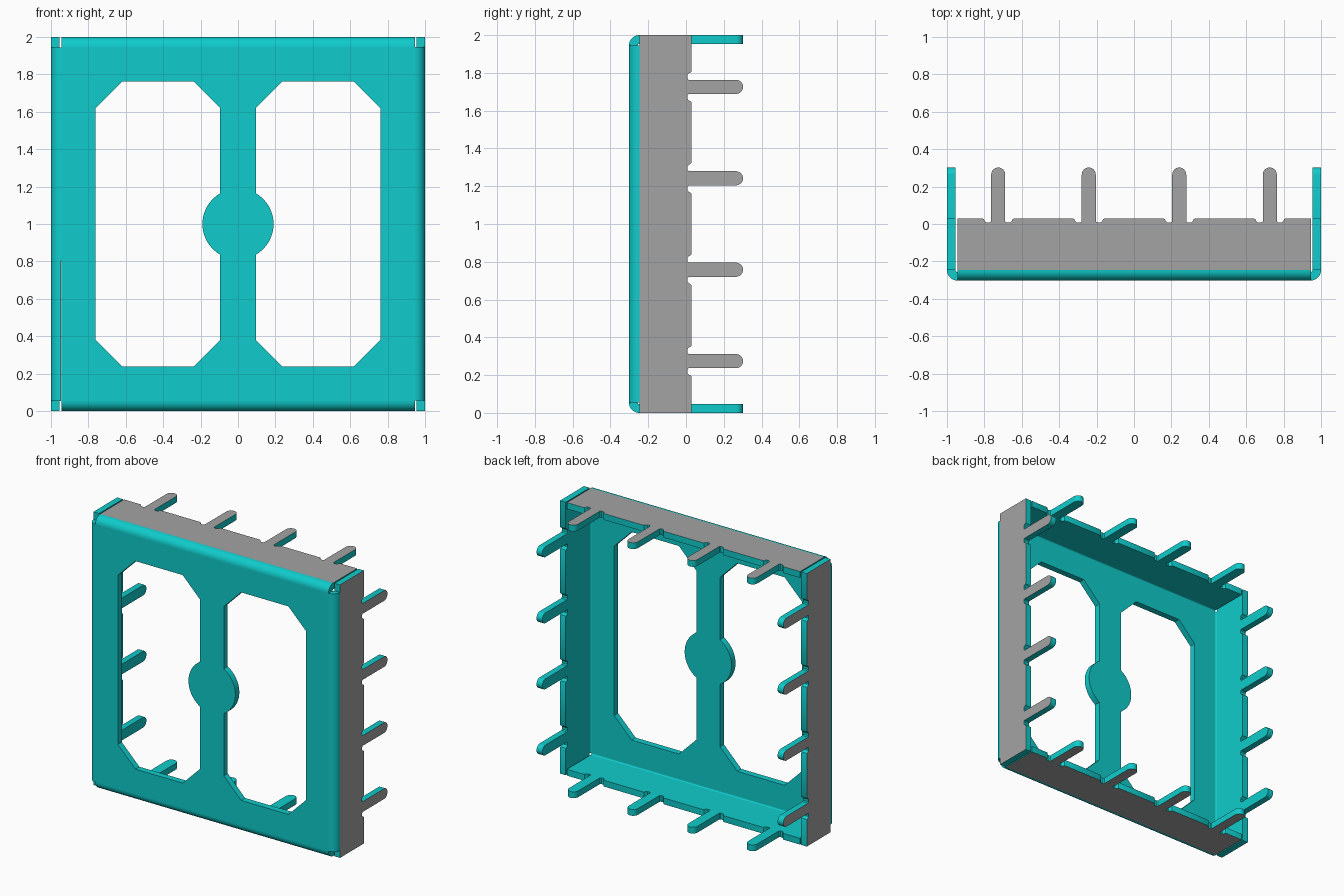
import bpy, bmesh, math
from mathutils import Vector, Matrix

cube = bpy.data.objects.get("Cube")
if cube:
    bpy.data.objects.remove(cube, do_unlink=True)


def material(name, rgb):
    m = bpy.data.materials.new(name)
    m.use_nodes = True
    col = (*rgb, 1.0)
    m.diffuse_color = col
    m.node_tree.nodes["Principled BSDF"].inputs["Base Color"].default_value = col
    return m


TEAL = material("teal", (0.005, 0.60, 0.60))
GREY = material("grey", (0.37, 0.37, 0.37))

HALF = 1.0         # half of the outer width and height
DEPTH = 0.302      # half of the depth
THICK = 0.046      # sheet thickness
R = 0.055          # outer bend radius
FLAT = HALF - R    # half size of the flat front
RIM = 0.03         # rear edge of the walls
CENTRE = Vector((0, 0, 1))


def sheet(name, loops, place, a, b, outward=None):
    """Fill outlines (first outer, then holes) and extrude them from a to b."""
    bm = bmesh.new()
    step = place(0, 0, b) - place(0, 0, a)
    edges = []
    for loop in loops:
        vs = [bm.verts.new(place(p, q, a)) for p, q in loop]
        if len(loops) == 1:
            bm.faces.new(vs)
        else:
            edges += [bm.edges.new((vs[i - 1], vs[i])) for i in range(len(vs))]
    if edges:
        bmesh.ops.triangle_fill(bm, edges=edges, use_beauty=True,
                                normal=step.normalized())
    ext = bmesh.ops.extrude_face_region(bm, geom=bm.faces[:], use_keep_orig=True)
    bmesh.ops.translate(bm, vec=step, verts=[
        g for g in ext["geom"] if isinstance(g, bmesh.types.BMVert)])
    bmesh.ops.recalc_face_normals(bm, faces=bm.faces[:])
    bm.normal_update()
    for f in bm.faces:
        f.smooth = True
        # grey paint only on the outside of the walls
        if outward is not None and f.normal.dot(outward) > 0.9 \
                and (f.calc_center_median() - CENTRE).dot(outward) > HALF - 0.001:
            f.material_index = 1
    me = bpy.data.meshes.new(name)
    bm.to_mesh(me)
    bm.free()
    me.materials.append(TEAL)
    me.materials.append(GREY)
    me.set_sharp_from_angle(angle=math.radians(30))
    ob = bpy.data.objects.new(name, me)
    bpy.context.collection.objects.link(ob)
    return ob


def arc(cx, cy, r, a0, a1, n):
    return [(cx + r * math.cos(math.radians(a0 + (a1 - a0) * i / n)),
             cy + r * math.sin(math.radians(a0 + (a1 - a0) * i / n)))
            for i in range(n + 1)]


# Front plate: two chamfered windows, leaving a bar with a central disc
BAR, DISC = 0.096, 0.19
reach = math.degrees(math.acos(BAR / DISC))
window = [(BAR, -0.62), (0.237, -0.762), (0.62, -0.762), (0.762, -0.62),
          (0.762, 0.62), (0.62, 0.762), (0.237, 0.762), (BAR, 0.62)]
window += arc(0, 0, DISC, reach, -reach, 20)
square = [(-FLAT, -FLAT), (FLAT, -FLAT), (FLAT, FLAT), (-FLAT, FLAT)]
sheet("front_plate", [square, window, [(-x, z) for x, z in window]],
      lambda p, q, w: Vector((p, w, 1 + q)), -DEPTH, -DEPTH + THICK)

# Rear edge of a wall: rounded tabs with a small relief notch on each side
TAB = 0.0375
notch = [(0.085, RIM), (0.078, 0.027), (0.071, 0.014), (0.063, 0.008),
         (0.045, 0.008), (TAB, 0.014)]


def wall_outline(half):
    pts = [(half, -DEPTH + R), (half, RIM)]
    for c in (0.726, 0.242, -0.242, -0.726):
        pts += [(c + x, y) for x, y in notch]
        pts += arc(c, DEPTH - TAB, TAB, 0, 180, 12)
        pts += [(c - x, y) for x, y in reversed(notch)]
    return pts + [(-half, RIM), (-half, -DEPTH + R)]


# Four walls, each joined to the front plate by a rounded bend
bend = arc(-DEPTH + R, FLAT, R, 90, 180, 10) + \
    arc(-DEPTH + R, FLAT, R - THICK, 180, 90, 6)
for i, side in enumerate(("top", "left", "bottom", "right")):
    rot = Matrix.Rotation(i * math.pi / 2, 3, 'Y')
    half = FLAT if i % 2 == 0 else HALF
    sheet(side + "_wall", [wall_outline(half)],
          lambda p, q, w: rot @ Vector((p, q, w)) + CENTRE,
          HALF - THICK, HALF, rot @ Vector((0, 0, 1)))
    sheet(side + "_bend", [bend],
          lambda p, q, w: rot @ Vector((w, p, q)) + CENTRE, -FLAT, FLAT)
